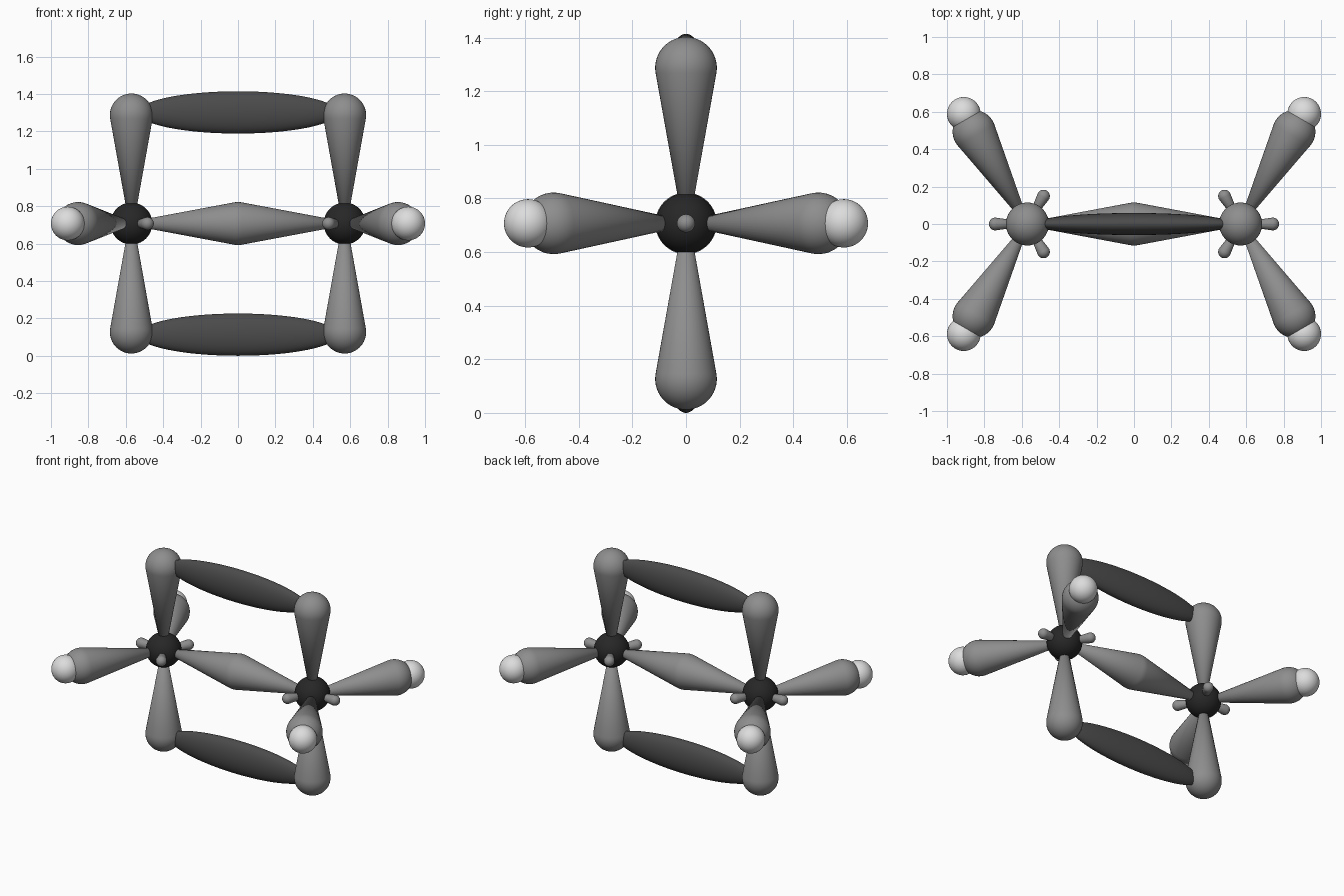
import bpy, bmesh, math
from mathutils import Vector

if "Cube" in bpy.data.objects:
    bpy.data.objects.remove(bpy.data.objects["Cube"])

CZ, CX = 0.707, 0.57          # height and offset of the two atoms


def material(name, v):
    m = bpy.data.materials.new(name)
    m.diffuse_color = (v, v, v, 1)
    m.use_nodes = True
    m.node_tree.nodes["Principled BSDF"].inputs["Base Color"].default_value = m.diffuse_color
    return m


GREY = material("lobe grey", 0.27)
DARK = material("bond dark grey", 0.07)
BLACK = material("atom black", 0.02)
WHITE = material("small atom white", 0.72)


def finish(name, bm, mat):
    bmesh.ops.recalc_face_normals(bm, faces=bm.faces[:])
    me = bpy.data.meshes.new(name)
    bm.to_mesh(me)
    bm.free()
    for p in me.polygons:
        p.use_smooth = True
    me.materials.append(mat)
    ob = bpy.data.objects.new(name, me)
    bpy.context.collection.objects.link(ob)
    return ob


def ball(name, loc, scale, mat):
    bm = bmesh.new()
    bmesh.ops.create_uvsphere(bm, u_segments=48, v_segments=32, radius=1)
    bmesh.ops.scale(bm, vec=scale, verts=bm.verts[:])
    ob = finish(name, bm, mat)
    ob.location = loc
    return ob


def lobe(name, loc, direction, reach, radius, root):
    """Teardrop: a cone tangent to a round cap centred at distance reach."""
    a = math.asin((radius - root) / reach)
    profile = [(0, 0), (root, 0)]
    n = 14
    for i in range(n + 1):
        t = -a + (math.pi / 2 + a) * i / n
        profile.append((max(radius * math.cos(t), 0), reach + radius * math.sin(t)))
    bm = bmesh.new()
    vs = [bm.verts.new((r, 0, z)) for r, z in profile]
    edges = [bm.edges.new(p) for p in zip(vs, vs[1:])]
    bmesh.ops.spin(bm, geom=vs + edges, cent=(0, 0, 0), axis=(0, 0, 1),
                   angle=2 * math.pi, steps=40, use_duplicate=False)
    bmesh.ops.remove_doubles(bm, verts=bm.verts[:], dist=1e-5)
    ob = finish(name, bm, mat=GREY)
    ob.location = loc
    ob.rotation_euler = Vector(direction).to_track_quat('Z', 'Y').to_euler()
    return ob


for side, s in (("left", -1), ("right", 1)):
    centre = Vector((s * CX, 0, CZ))
    ball(f"{side}_atom", centre, (0.112,) * 3, BLACK)

    # upright lobes
    for end, k in (("upper", 1), ("lower", -1)):
        lobe(f"{side}_{end}_lobe", centre, (0, 0, k), 0.58, 0.115, 0.013)

    # three flat lobes at 120 degrees, each with a small lobe opposite
    for part, ang in (("inner", 180), ("back", 60), ("front", -60)):
        d = Vector((s * math.cos(math.radians(ang)), math.sin(math.radians(ang)), 0))
        lobe(f"{side}_{part}_lobe", centre, d, 0.57, 0.115, 0.01)
        lobe(f"{side}_{part}_small_lobe", centre, -d, 0.172, 0.034, 0.01)
        if part != "inner":
            ball(f"{side}_{part}_small_atom", centre + d * 0.68, (0.09,) * 3, WHITE)

# long dark bonds joining the upright lobes
for end, k in (("upper", 1), ("lower", -1)):
    ball(f"{end}_bond", (0, 0, CZ + k * 0.594), (0.535, 0.059, 0.113), DARK)
